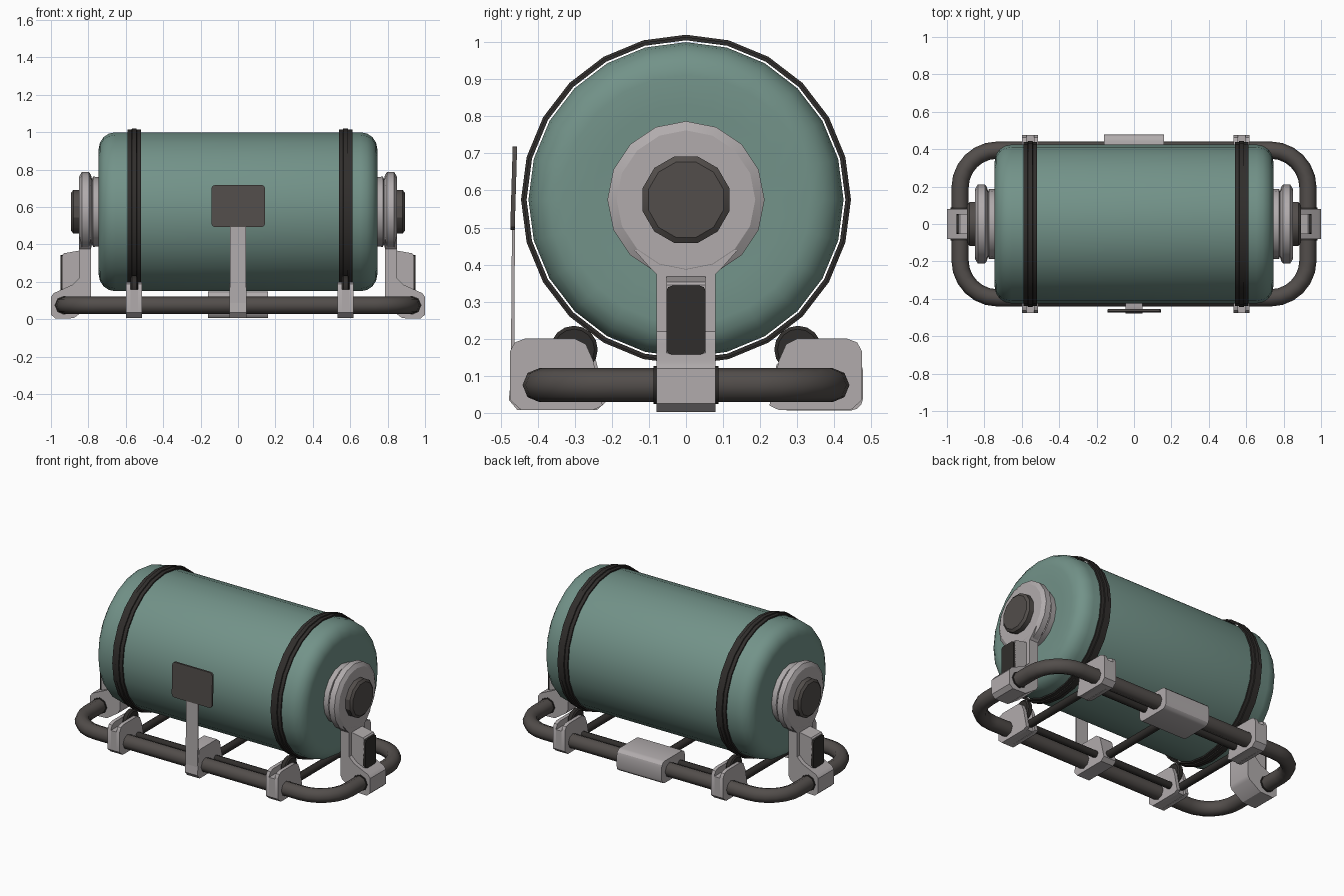
import bpy, bmesh, math
from mathutils import Vector

if "Cube" in bpy.data.objects:
    bpy.data.objects.remove(bpy.data.objects["Cube"])

CZ = 0.575  # height of the drum axis


def material(name, rgb):
    m = bpy.data.materials.new(name)
    m.diffuse_color = (*rgb, 1)
    m.use_nodes = True
    m.node_tree.nodes["Principled BSDF"].inputs["Base Color"].default_value = m.diffuse_color
    return m


TEAL = material("teal", (0.17, 0.29, 0.25))
DARK = material("dark", (0.085, 0.075, 0.07))
BLACK = material("black", (0.03, 0.027, 0.025))
GREY = material("warm_grey", (0.44, 0.41, 0.415))


def finish(bm, name, mat, angle=30):
    bmesh.ops.recalc_face_normals(bm, faces=bm.faces)
    me = bpy.data.meshes.new(name)
    bm.to_mesh(me)
    bm.free()
    ob = bpy.data.objects.new(name, me)
    bpy.context.collection.objects.link(ob)
    me.materials.append(mat)
    bpy.ops.object.select_all(action='DESELECT')
    ob.select_set(True)
    bpy.context.view_layer.objects.active = ob
    bpy.ops.object.shade_smooth_by_angle(angle=math.radians(angle))
    return ob


def lathe(name, profile, segs, mat, y=0, z=CZ, half=False, closed=False, angle=30):
    """Revolve (x, radius) points around an axis along x."""
    bm = bmesh.new()
    off = math.pi / segs if half else 0
    rings = [[bm.verts.new((x, y + r * math.sin(off + k * math.tau / segs),
                            z + r * math.cos(off + k * math.tau / segs)))
              for k in range(segs)] for x, r in profile]
    pairs = list(zip(rings, rings[1:])) + ([(rings[-1], rings[0])] if closed else [])
    for a, b in pairs:
        for k in range(segs):
            j = (k + 1) % segs
            bm.faces.new((a[k], a[j], b[j], b[k]))
    if not closed:
        bm.faces.new(rings[0])
        bm.faces.new(rings[-1])
    return finish(bm, name, mat, angle)


def prism(name, pts, axis, lo, hi, mat, bevel=0.0):
    """Extrude a profile: axis 'x' takes (y, z) points, axis 'y' takes (x, z)."""
    bm = bmesh.new()
    co = (lambda p, d: (d, p[0], p[1])) if axis == 'x' else (lambda p, d: (p[0], d, p[1]))
    a = [bm.verts.new(co(p, lo)) for p in pts]
    b = [bm.verts.new(co(p, hi)) for p in pts]
    bm.faces.new(a)
    bm.faces.new(b)
    for i in range(len(pts)):
        j = (i + 1) % len(pts)
        bm.faces.new((a[i], a[j], b[j], b[i]))
    if bevel:
        bmesh.ops.bevel(bm, geom=bm.edges[:], offset=bevel, segments=2, profile=0.5, affect='EDGES')
    return finish(bm, name, mat)


def rounded(x0, x1, z0, z1, r, n=4):
    pts = []
    for cx, cz, a0 in ((x1 - r, z1 - r, 0), (x0 + r, z1 - r, 90), (x0 + r, z0 + r, 180), (x1 - r, z0 + r, 270)):
        for k in range(n + 1):
            a = math.radians(a0 + 90 * k / n)
            pts.append((cx + r * math.cos(a), cz + r * math.sin(a)))
    return pts


def tube(name, pts, r, mat, cyclic=False):
    cu = bpy.data.curves.new(name, 'CURVE')
    cu.dimensions = '3D'
    cu.bevel_depth, cu.bevel_resolution, cu.use_fill_caps = r, 2, True
    sp = cu.splines.new('POLY')
    sp.points.add(len(pts) - 1)
    for p, c in zip(sp.points, pts):
        p.co = (*c, 1)
    sp.use_cyclic_u = cyclic
    cu.materials.append(mat)
    ob = bpy.data.objects.new(name, cu)
    bpy.context.collection.objects.link(ob)
    bpy.ops.object.select_all(action='DESELECT')
    ob.select_set(True)
    bpy.context.view_layer.objects.active = ob
    bpy.ops.object.convert(target='MESH')
    bpy.ops.object.shade_smooth_by_angle(angle=math.radians(50))


# Drum with rounded rims
rim = [(0.655 + 0.09 * math.sin(math.radians(a)), 0.335 + 0.09 * math.cos(math.radians(a)))
       for a in (0, 22.5, 45, 67.5, 90)]
half_profile = rim + [(0.74, 0.25)]
lathe("drum", [(-x, r) for x, r in reversed(half_profile)] + half_profile, 24, TEAL)

# Bottom tube frame
tube("base_frame", [(x, y, 0.075) for x, y in rounded(-0.93, 0.93, -0.395, 0.395, 0.2, 6)], 0.046, DARK, True)

# Strap bands with a groove, plus roller clamps under each band
BAND_X = (-0.555, 0.575)
CLAMP = [(0.225, 0.02), (0.25, 0.008), (0.445, 0.008), (0.475, 0.035), (0.475, 0.165),
         (0.462, 0.19), (0.435, 0.2), (0.3, 0.2), (0.27, 0.185), (0.25, 0.14)]
for i, bx in enumerate(BAND_X):
    band = [(-0.036, 0.43), (-0.036, 0.439), (-0.014, 0.439), (-0.012, 0.445), (0.012, 0.445),
            (0.014, 0.439), (0.036, 0.439), (0.036, 0.43)]
    lathe(f"band_{i}", [(bx + x, r) for x, r in band], 24, BLACK, closed=True)
    for s, side in ((-1, "front"), (1, "back")):
        tag = f"{side}_{i}"
        for k in (-1, 1):
            xs = sorted((bx + k * 0.02, bx + k * 0.043))
            prism(f"clamp_cheek_{tag}_{k}", [(s * y, z) for y, z in CLAMP], 'x', *xs, GREY)
        core = [(y, min(z, 0.165)) for y, z in CLAMP if not 0.166 < z < 0.199]
        core = [(0.24, 0.012), (0.445, 0.008), (0.475, 0.035), (0.475, 0.16), (0.37, 0.16), (0.35, 0.09), (0.25, 0.09)]
        prism(f"clamp_core_{tag}", [(s * y, z) for y, z in core], 'x', bx - 0.02, bx + 0.02, GREY)
        lathe(f"roller_{tag}", [(bx - 0.019, 0.055), (bx - 0.012, 0.064), (bx + 0.012, 0.064), (bx + 0.019, 0.055)],
              16, BLACK, y=s * 0.302, z=0.171)

# Thin rods along the rails and across the frame
for s, side in ((-1, "front"), (1, "back")):
    tube(f"long_rod_{side}", [(BAND_X[0], s * 0.29, 0.075), (BAND_X[1], s * 0.29, 0.075)], 0.022, BLACK)
for i, x in enumerate((BAND_X[0], 0.0, BAND_X[1])):
    tube(f"cross_rod_{i}", [(x, -0.27, 0.06), (x, 0.27, 0.06)], 0.024, BLACK)

# Front centre clamp with sign post and plate
front_clamp = [(-0.215, 0.03), (-0.24, 0.008), (-0.455, 0.008), (-0.478, 0.035), (-0.462, 0.19),
               (-0.44, 0.195), (-0.28, 0.195), (-0.25, 0.17)]
prism("centre_clamp", front_clamp, 'x', -0.045, 0.045, GREY)
prism("sign_post", [(-0.473, 0.05), (-0.464, 0.05), (-0.461, 0.55), (-0.469, 0.55)], 'x', -0.043, 0.043, GREY)
plate = prism("sign_plate", rounded(-0.142, 0.145, 0.493, 0.718, 0.02, 3), 'y', -0.474, -0.462, DARK)
for v in plate.data.vertices:  # top leans back slightly
    v.co.y += 0.03 * max(0, v.co.z - 0.5)

# Back centre box
prism("back_box", rounded(0.24, 0.478, 0.006, 0.148, 0.035, 3), 'x', -0.16, 0.16, GREY)

# End hubs and upright supports
for s, side in ((-1, "left"), (1, "right")):
    hub = [(0.735, 0.185), (0.775, 0.188), (0.78, 0.175), (0.787, 0.198), (0.797, 0.212), (0.835, 0.212), (0.85, 0.187)]
    lathe(f"hub_{side}", [(s * x, r) for x, r in hub], 16, GREY)
    cap = [(0.845, 0.121), (0.88, 0.121), (0.892, 0.105)]
    lathe(f"hub_cap_{side}", [(s * x, r) for x, r in cap], 12, DARK, half=True)
    # flared arm below the hub
    arm = [(-0.08, 0.2), (0.08, 0.2), (0.08, 0.375), (0.105, 0.4), (0.14, 0.44), (-0.14, 0.44), (-0.105, 0.4), (-0.08, 0.375)]
    xs = sorted((s * 0.787, s * 0.849))
    prism(f"support_arm_{side}", arm, 'x', *xs, GREY)
    # foot that grips the frame tube
    foot = [(0.787, 0.22), (0.787, 0.085), (0.8, 0.06), (0.88, 0.006), (0.975, 0.003), (1.0, 0.025),
            (1.0, 0.12), (0.985, 0.14), (0.885, 0.185), (0.849, 0.22)]
    prism(f"support_foot_{side}", [(s * x, z) for x, z in foot], 'y', -0.08, 0.08, GREY)
    # sloped housing with dark pad
    house = [(0.845, 0.16), (0.938, 0.16), (0.938, 0.345), (0.93, 0.353), (0.845, 0.368)]
    prism(f"pad_housing_{side}", [(s * x, z) for x, z in house], 'y', -0.053, 0.053, GREY)
    xs = sorted((s * 0.93, s * 0.949))
    prism(f"pad_{side}", rounded(-0.053, 0.053, 0.157, 0.343, 0.015, 2), 'x', *xs, BLACK)
    # collars either side of the foot
    for k in (-1, 1):
        tube(f"collar_{side}_{k}", [(s * 0.93, k * 0.075, 0.075), (s * 0.93, k * 0.087, 0.075)], 0.051, BLACK)
